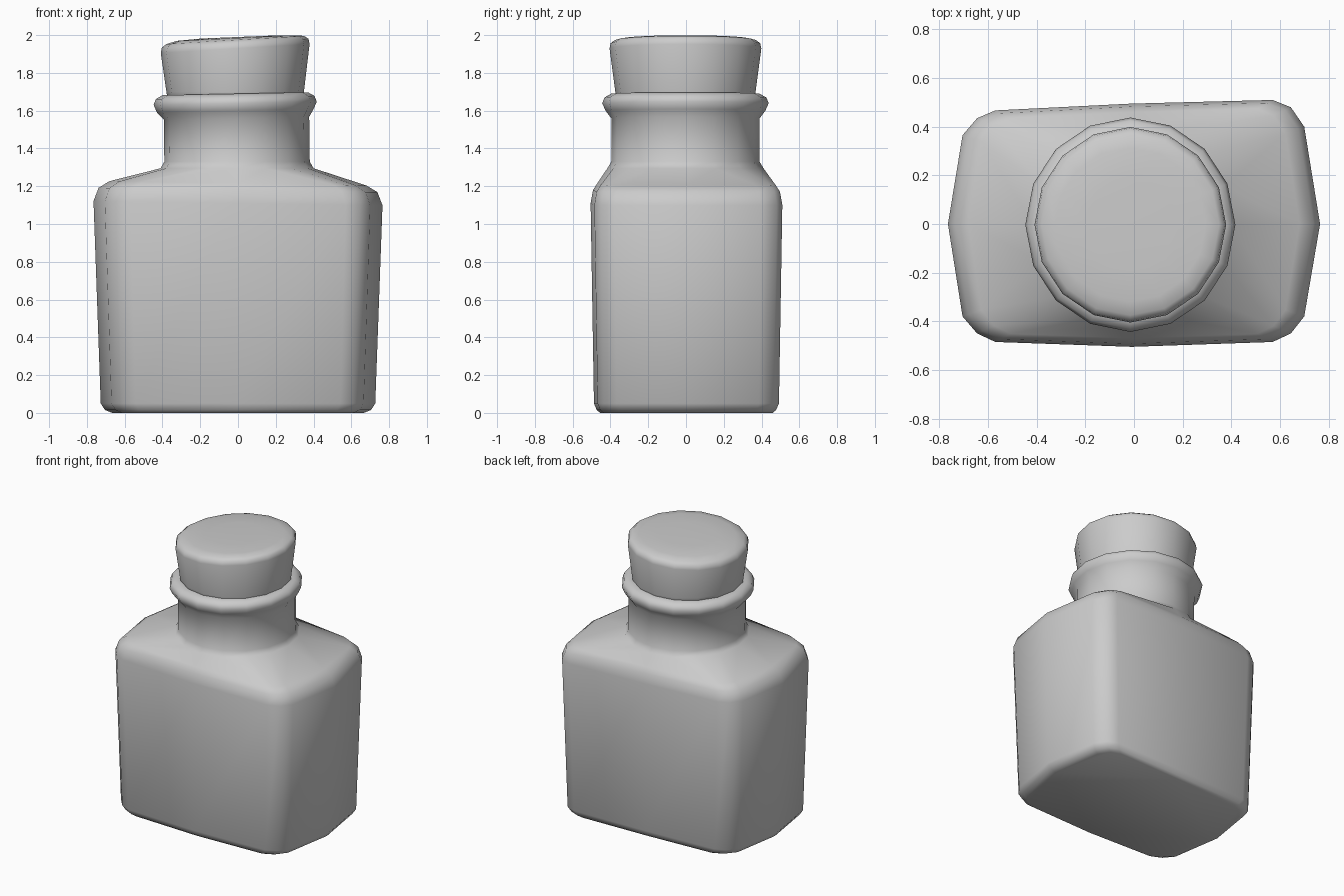
import bpy, bmesh, math

cube = bpy.data.objects.get("Cube")
if cube:
    bpy.data.objects.remove(cube)

SIDES = 16
grey = bpy.data.materials.new("plain grey")
grey.use_nodes = True
grey.diffuse_color = (0.6, 0.6, 0.6, 1)
grey.node_tree.nodes["Principled BSDF"].inputs["Base Color"].default_value = (0.6, 0.6, 0.6, 1)

# Slightly uneven rounded-box outline, anticlockwise from +x
OUTLINE = [(.765, 0), (.70, .40), (.645, .48), (.57, .51), (-.01, .495),
           (-.57, .467), (-.645, .435), (-.705, .365), (-.765, 0),
           (-.705, -.38), (-.645, -.45), (-.57, -.485), (-.01, -.505),
           (.57, -.485), (.645, -.45), (.70, -.38)]


def box_ring(z, sx, sy, tilt=0):
    return [(x * sx, y * sy, z + tilt * x) for x, y in OUTLINE]


def round_ring(z, r, cx=-.01, tilt=0):
    ring = []
    for i in range(SIDES):
        a = 2 * math.pi * i / SIDES
        x = cx + r * math.cos(a)
        ring.append((x, 1.02 * r * math.sin(a) - .003, z + tilt * x))
    return ring


def loft(name, rings):
    """Skin a stack of rings and close both ends."""
    bm = bmesh.new()
    rows = [[bm.verts.new(p) for p in ring] for ring in rings]
    for low, high in zip(rows, rows[1:]):
        for i in range(SIDES):
            j = (i + 1) % SIDES
            bm.faces.new((low[i], low[j], high[j], high[i]))
    bm.faces.new(rows[0][::-1])
    bm.faces.new(rows[-1])
    bmesh.ops.recalc_face_normals(bm, faces=bm.faces)
    for f in bm.faces:
        f.smooth = True
    mesh = bpy.data.meshes.new(name)
    bm.to_mesh(mesh)
    bm.free()
    mesh.materials.append(grey)
    obj = bpy.data.objects.new(name, mesh)
    bpy.context.collection.objects.link(obj)
    return obj


# Bottle: body, shoulders, neck and rolled lip
loft("bottle", [
    box_ring(0, .87, .90),
    box_ring(.015, .92, .935),
    box_ring(.05, .95, .965),
    box_ring(1.11, 1, 1, -.015),
    box_ring(1.18, .965, .975, -.015),
    box_ring(1.215, .89, .93, -.015),
    round_ring(1.295, .405, -.005),
    round_ring(1.33, .385, -.005),
    round_ring(1.56, .385, -.008, .02),
    round_ring(1.60, .415, -.015, .02),
    round_ring(1.64, .432, -.015, .02),
    round_ring(1.67, .42, -.015, .02),
    round_ring(1.69, .385, -.015, .02),
    round_ring(1.685, .34, -.015, .02),
])

# Stopper: flared plug with a tilted top
TILT = .06
loft("stopper", [
    round_ring(1.64, .355, -.015),
    round_ring(1.70, .364, -.015),
    round_ring(1.93, .394, -.015, TILT),
    round_ring(1.958, .388, -.015, TILT),
    round_ring(1.975, .365, -.015, TILT),
    round_ring(1.985, .31, -.015, TILT * .8),
    round_ring(1.99, .18, -.015, TILT * .7),
])
